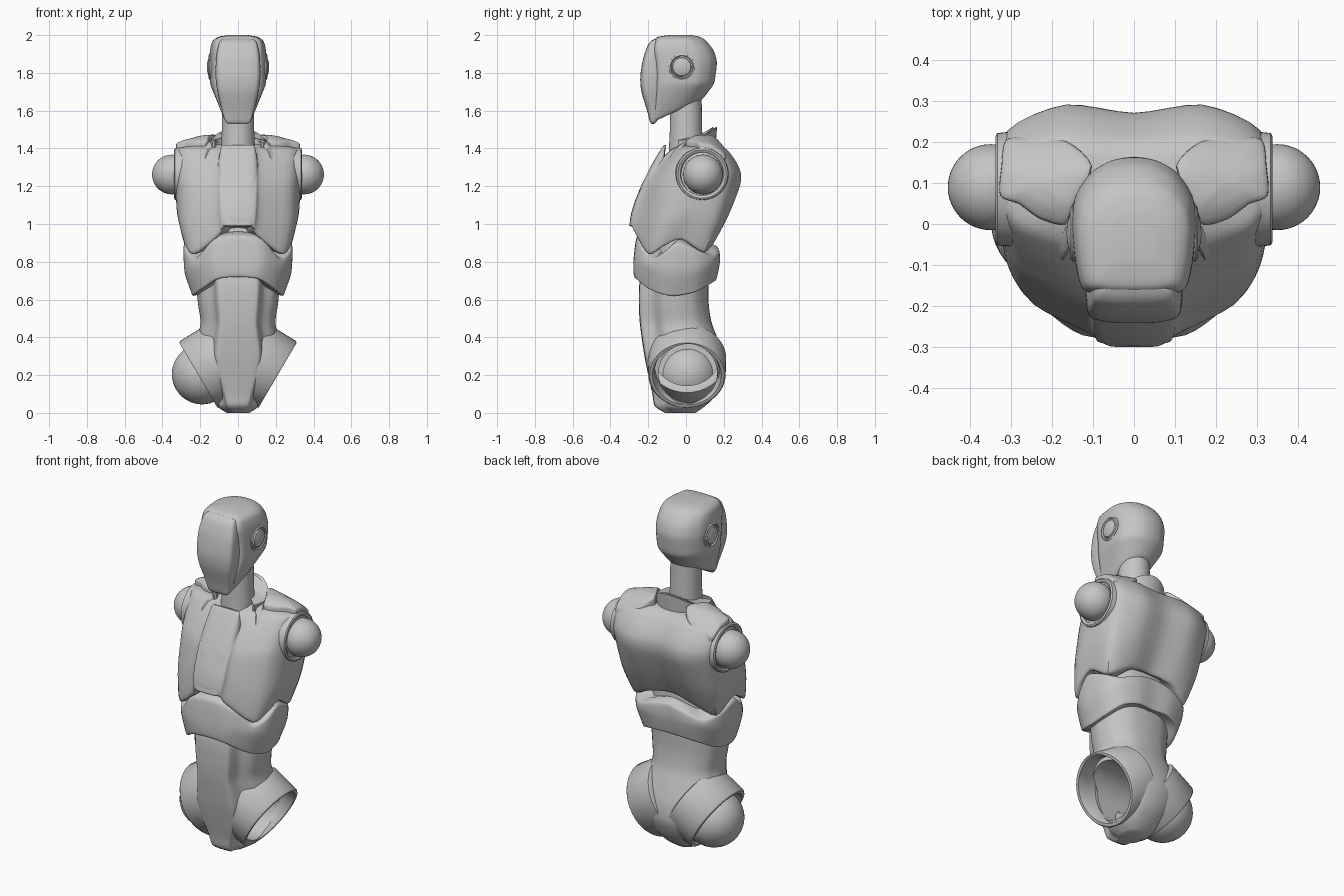
import bpy, bmesh, math
from mathutils import Vector

if "Cube" in bpy.data.objects:
    bpy.data.objects.remove(bpy.data.objects["Cube"])

grey = bpy.data.materials.new("neutral grey")
grey.use_nodes = True
GREY = (0.56, 0.56, 0.56, 1)
grey.diffuse_color = GREY
grey.node_tree.nodes["Principled BSDF"].inputs["Base Color"].default_value = GREY


def finish(ob, angle=35):
    if not ob.data.materials:
        ob.data.materials.append(grey)
    bpy.ops.object.select_all(action="DESELECT")
    ob.select_set(True)
    bpy.context.view_layer.objects.active = ob
    bpy.ops.object.shade_smooth_by_angle(angle=math.radians(angle))
    return ob


def spline(pts, n, closed):
    """Points on a smooth curve that passes through pts."""
    out, m = [], len(pts)
    pick = (lambda i: pts[i % m]) if closed else (lambda i: pts[max(0, min(m - 1, i))])
    for i in range(m if closed else m - 1):
        a, b, c, d = (pick(i + k) for k in (-1, 0, 1, 2))
        for s in range(n):
            t = s / n
            out.append(b + (c - a) * 0.4 * t * (1 - t) ** 2 - (d - b) * 0.4 * t * t * (1 - t)
                       + (c - b) * t * t * (3 - 2 * t))
    return out if closed else out + [pts[-1]]


def skin(name, rings, across=4, along=4, mirror=False):
    """Closed surface over a stack of rings."""
    rings = [spline([Vector(p) for p in r], across, True) for r in rings]
    cols = [spline(list(c), along, False) for c in zip(*rings)]
    bm = bmesh.new()
    grid = [[bm.verts.new(p) for p in ring] for ring in zip(*cols)]
    n = len(grid[0])
    for lo, hi in zip(grid, grid[1:]):
        for i in range(n):
            j = (i + 1) % n
            bm.faces.new((lo[i], lo[j], hi[j], hi[i]))
    for end in (grid[0], grid[-1]):
        hub = bm.verts.new(sum((v.co for v in end), Vector()) / n)
        for i in range(n):
            bm.faces.new((end[i], end[(i + 1) % n], hub))
    bmesh.ops.recalc_face_normals(bm, faces=bm.faces)
    if mirror:
        geo = bmesh.ops.duplicate(bm, geom=bm.verts[:] + bm.faces[:])["geom"]
        for v in geo:
            if isinstance(v, bmesh.types.BMVert):
                v.co.x *= -1
        bmesh.ops.reverse_faces(bm, faces=[f for f in geo if isinstance(f, bmesh.types.BMFace)])
    return to_object(name, bm)


def to_object(name, bm):
    me = bpy.data.meshes.new(name)
    bm.to_mesh(me)
    bm.free()
    ob = bpy.data.objects.new(name, me)
    bpy.context.collection.objects.link(ob)
    return finish(ob)


def section(half, z, w, yf, yb, rim=None):
    """Symmetric ring: half holds (share of width, -1 front to 1 back)."""
    rim = rim or [0] * len(half)
    pts = [(u * w, yf + (v + 1) / 2 * (yb - yf), z + dz) for (u, v), dz in zip(half, rim)]
    return pts + [(-x, y, h) for x, y, h in reversed(pts[1:-1])]


def lathe(name, profile, centre, axis, steps=48):
    """Ring surface from a closed (radius, height) profile about an axis."""
    turn = Vector((0, 0, 1)).rotation_difference(Vector(axis)).to_matrix()
    bm = bmesh.new()
    loops = []
    for s in range(steps):
        a = 2 * math.pi * s / steps
        loops.append([bm.verts.new(Vector(centre) + turn @ Vector((r * math.cos(a), r * math.sin(a), h)))
                      for r, h in profile])
    k = len(profile)
    for s in range(steps):
        a, b = loops[s], loops[(s + 1) % steps]
        for i in range(k):
            if profile[i][0] or profile[(i + 1) % k][0]:
                bm.faces.new((a[i], b[i], b[(i + 1) % k], a[(i + 1) % k]))
    bmesh.ops.remove_doubles(bm, verts=bm.verts, dist=1e-5)
    bmesh.ops.recalc_face_normals(bm, faces=bm.faces)
    return to_object(name, bm)


def ball(name, centre, r):
    bpy.ops.mesh.primitive_uv_sphere_add(segments=48, ring_count=24, radius=r, location=centre)
    bpy.context.object.name = name
    return finish(bpy.context.object)


# Pelvis and abdomen with a flat front ridge
ridge = [(0, -1), (.42, -.98), (.52, -.9), (.62, -.6), (.88, -.35), (1, .1), (.88, .6), (.5, .92), (0, 1)]
pelvis_rows = [(0, .06, -.11, .05), (.035, .11, -.165, .1), (.1, .145, -.178, .165), (.2, .205, -.2, .207),
               (.3, .235, -.22, .2), (.4, .215, -.235, .165), (.48, .198, -.245, .135),
               (.58, .212, -.25, .12), (.7, .22, -.245, .12), (.9, .2, -.2, .12), (1.05, .2, -.17, .1)]
pelvis = skin("pelvis", [section(ridge, *r) for r in pelvis_rows])

# Hip sockets: open on the left, filled by a ball on the right
cuff = [(.19, -.18), (.208, -.172), (.205, -.01), (.198, 0), (.182, 0), (.17, -.04), (.17, -.18)]
cuffs = [lathe(label + "_hip_socket", cuff, (side * .21, .005, .2), (side * .863, 0, -.507))
         for side, label in ((1, "left"), (-1, "right"))]
bore = lathe("socket_bore", [(0, -.1), (.155, -.1), (.155, .4), (0, .4)], (0, .01, .21), (1, 0, 0))
for part in (pelvis, cuffs[0]):
    cut = part.modifiers.new("bore", "BOOLEAN")
    cut.operation, cut.solver, cut.object = "DIFFERENCE", "EXACT", bore
    bpy.context.view_layer.objects.active = part
    bpy.ops.object.modifier_apply(modifier="bore")
    finish(part)
bpy.data.objects.remove(bore)
ball("right_hip_ball", (-.19, .01, .205), .16)

# Waist band with wavy rims
oval = [(0, -1), (.45, -.97), (.78, -.68), (.95, -.35), (1, 0), (.95, .5), (.75, .85), (.4, 1), (0, .98)]
low = [.06, .05, 0, -.03, -.04, -.02, .02, .04, .04]
top = [.06, .04, -.06, -.03, .02, -.02, -.05, -.02, 0]
half_low = [d * .6 for d in low]
half_top = [d * .8 for d in top]
skin("waist_band", [section(oval, *r) for r in (
    (.67, .2, -.24, .12, low), (.66, .238, -.27, .155, low), (.685, .25, -.278, .165, low),
    (.77, .283, -.278, .178, half_low), (.85, .288, -.268, .178, half_top),
    (.88, .28, -.255, .17, top), (.9, .23, -.2, .13, top))])

# Chest shell leaning back to the shoulders
shell = [(0, -1), (.28, -.97), (.36, -.88), (.82, -.58), (.97, -.25), (1, .2), (.92, .75), (.5, 1), (0, .92)]
hem = [.05, .04, 0, -.1, -.06, -.02, -.09, -.03, -.01]
soft = [d * .6 for d in hem]
skin("chest_shell", [section(shell, *r) for r in (
    (.96, .22, -.24, .1, hem), (.94, .278, -.285, .145, hem), (.97, .295, -.297, .17, hem),
    (1.07, .322, -.278, .228, soft), (1.2, .33, -.238, .285), (1.27, .335, -.195, .29),
    (1.33, .335, -.145, .265), (1.385, .328, -.09, .225), (1.405, .3, -.06, .2), (1.42, .2, -.03, .17))])

# Breast plate standing up in front of the neck
plate = [(0, -1), (.7, -.95), (1, -.5), (1.05, .8), (.5, 1), (0, 1)]
skin("breast_plate", [section(plate, z, w, y, y + d) for z, w, y, d in (
    (.988, .07, -.294, .05), (1.0, .085, -.3, .08), (1.1, .098, -.27, .1), (1.2, .105, -.238, .1),
    (1.32, .098, -.178, .06), (1.4, .085, -.13, .022), (1.418, .075, -.115, .01))])

# Shoulder pads, sloping outward and dropping at the back
outline = [(.105, .14), (.165, .2), (.24, .208), (.31, .205), (.322, .14), (.325, .07), (.28, .05),
           (.23, .015), (.17, .0), (.15, .045)]


def pad_ring(scale, lift):
    ring = []
    for x, y in outline:
        x, y = .23 + (x - .23) * scale, .11 + (y - .11) * scale
        ring.append((x, y, 1.475 - .25 * (x - .13) - 4 * (y - .08) ** 2 + lift))
    return ring


skin("shoulder_pads", [pad_ring(*r) for r in ((1, -.08), (1.02, -.012), (.95, .003), (.6, .008), (.2, .01))],
     mirror=True, along=3)

# Shoulder joints
for side, label in ((1, "left"), (-1, "right")):
    lathe(label + "_shoulder_ring", [(.1, -.04), (.142, -.04), (.137, .002), (.128, .007), (.115, 0)],
          (side * .332, .085, 1.265), (side, 0, 0))
    ball(label + "_shoulder_ball", (side * .35, .09, 1.262), .105)

# Neck, collar and throat straps
lathe("neck", [(0, 0), (.092, 0), (.085, .15), (.083, .3), (0, .3)], (0, 0, 1.36), (0, 0, 1))


def collar_ring(inner, rise):
    ring = []
    for i in range(13):
        a = math.radians(-25 + 230 * i / 12)
        r = .14 - inner + rise * .012
        ring.append((r * math.cos(a), .02 + r * math.sin(a) * .95,
                     1.36 + rise * (.085 + .07 * max(0, math.sin(a)) ** 2)))
    return ring


band = [collar_ring(0, t) + collar_ring(.02, t)[::-1] for t in (0, .5, 1)]
skin("collar", band, across=2, along=3)
skin("throat_straps", [[(x + dx, y + dy, z) for dx, dy in ((-.022, 0), (0, -.02), (.022, 0), (0, .02))]
                       for x, y, z in ((.18, -.09, 1.3), (.17, -.055, 1.37), (.145, -.01, 1.42),
                                       (.125, .03, 1.44))], mirror=True)

# Head with a jaw line rising to the back
skull = [(0, -1), (.5, -.98), (.84, -.88), (.95, -.5), (1, .05), (.93, .45), (.68, .78), (.36, .95), (0, 1)]


def jaw(rise):
    return [rise * (v + 1) / 2 for u, v in skull]


skin("head", [section(skull, *r) for r in (
    (1.538, .072, -.178, .08, jaw(.12)), (1.555, .088, -.18, .095, jaw(.115)),
    (1.65, .124, -.172, .133, jaw(.07)), (1.73, .147, -.165, .15, jaw(.02)),
    (1.8, .151, -.165, .158), (1.86, .152, -.17, .163), (1.92, .148, -.178, .145),
    (1.968, .135, -.168, .108), (1.99, .105, -.15, .075), (2.0, .055, -.09, .03))])

# Face mask
visor = [(0, -1), (.5, -.97), (.88, -.8), (1, -.45), (1, .6), (.5, 1), (0, 1)]
skin("face_mask", [section(visor, z, w, yf, yb) for z, w, yf, yb in (
    (1.53, .05, -.182, -.168), (1.545, .066, -.192, -.155), (1.6, .082, -.206, -.13),
    (1.7, .106, -.236, -.13), (1.78, .115, -.242, -.125), (1.88, .112, -.226, -.135),
    (1.95, .1, -.2, -.13), (1.972, .09, -.18, -.12), (1.982, .072, -.16, -.11))])

# Ear discs
for side, label in ((1, "left"), (-1, "right")):
    lathe(label + "_ear", [(0, -.03), (.071, -.03), (.069, .006), (.061, .011), (.056, .003), (.052, .003),
                           (.047, .011), (.025, .018), (0, .02)], (side * .145, -.022, 1.832), (side, 0, 0))
